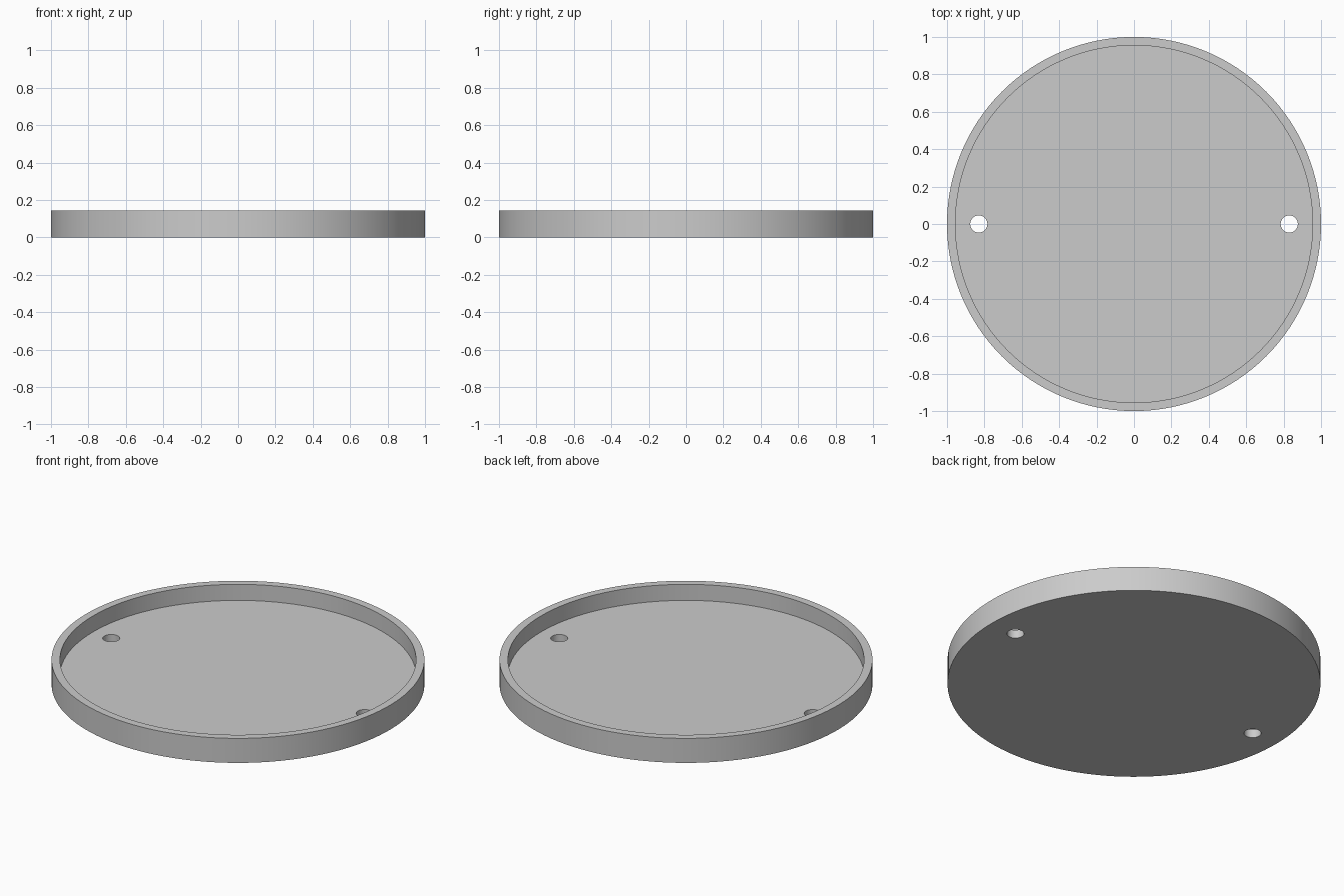
import bpy
import math

RADIUS = 1.0
INNER_RADIUS = 0.955
HEIGHT = 0.145
FLOOR = 0.05
HOLE_RADIUS = 0.046
HOLE_OFFSET = 0.83

default_cube = bpy.data.objects.get("Cube")
if default_cube:
    bpy.data.objects.remove(default_cube, do_unlink=True)

# Single plain grey material
grey = bpy.data.materials.new("light_grey")
grey.use_nodes = True
grey.diffuse_color = (0.6, 0.6, 0.6, 1)
grey.node_tree.nodes["Principled BSDF"].inputs["Base Color"].default_value = grey.diffuse_color


def cylinder(name, radius, bottom, top, x=0, sides=128):
    bpy.ops.mesh.primitive_cylinder_add(
        vertices=sides, radius=radius, depth=top - bottom,
        location=(x, 0, (top + bottom) / 2))
    obj = bpy.context.object
    obj.name = name
    obj.data.materials.append(grey)
    return obj


def cut(target, cutter):
    mod = target.modifiers.new(cutter.name, 'BOOLEAN')
    mod.operation = 'DIFFERENCE'
    mod.solver = 'EXACT'
    mod.object = cutter
    bpy.context.view_layer.objects.active = target
    bpy.ops.object.modifier_apply(modifier=mod.name)
    bpy.data.objects.remove(cutter, do_unlink=True)


# Round tray: solid disc, hollowed from above to leave a floor and thin rim
tray = cylinder("round_tray", RADIUS, 0, HEIGHT)
cut(tray, cylinder("recess_cutter", INNER_RADIUS, FLOOR, HEIGHT + FLOOR))

# Two mounting holes through the floor
for side in (-1, 1):
    cut(tray, cylinder("hole_cutter", HOLE_RADIUS, -FLOOR, HEIGHT,
                       side * HOLE_OFFSET, sides=32))

# Smooth round walls, crisp edges
bpy.ops.object.select_all(action='DESELECT')
tray.select_set(True)
bpy.context.view_layer.objects.active = tray
bpy.ops.object.shade_smooth_by_angle(angle=math.radians(30))
